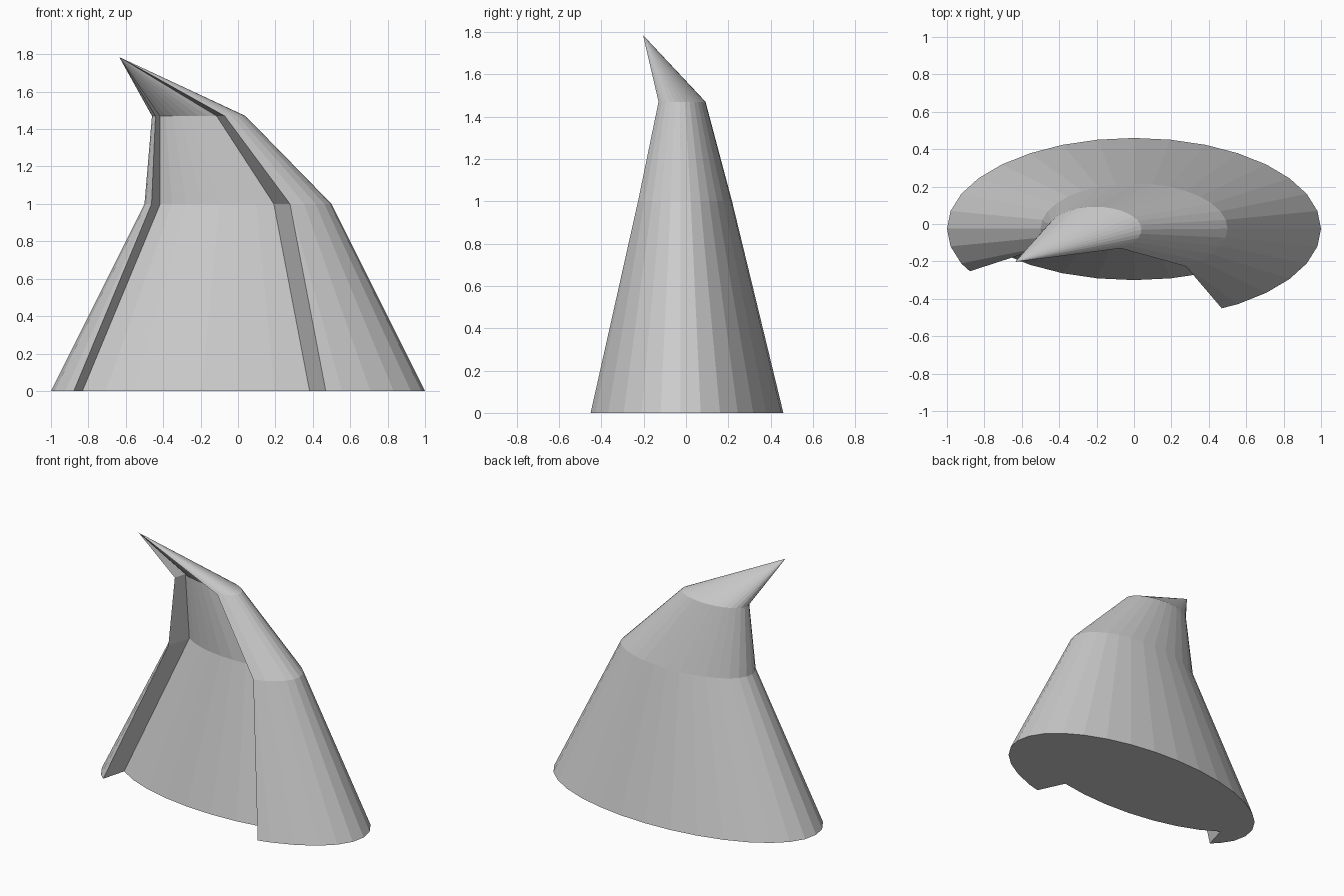
import bpy, bmesh
from math import sin, cos, pi

if "Cube" in bpy.data.objects:
    bpy.data.objects.remove(bpy.data.objects["Cube"])

# Each level: centre x, centre y, scale, height, recess depth, slide of the opening edges
levels = [
    (0.0, -0.025, 1.0, 0.0, 0.21, 0.5),
    (0.0, -0.025, 0.5, 1.0, 0.21, 0.0),
    (-0.21, -0.029, 0.25, 1.47, 0.105, 0.0),
    (-0.635, -0.203, 0.0, 1.785, 0.0, 0.0),
]
RX, RY, SEG = 1.0, 0.485, 32


def ring(cx, cy, s, z, recess, slide):
    def point(i, push=0.0):
        a = 2 * pi * i / SEG
        return (cx + s * RX * cos(a), cy + s * RY * sin(a) + push, z)

    def between(i, j, t):
        return tuple(a + (b - a) * t for a, b in zip(point(i), point(j)))

    outer = [point(i) for i in range(-5, 19)]
    inner = [point(i, recess) for i in range(19, 27)]
    return outer + [between(18, 19, slide)] + inner + [between(27, 26, slide)]


# Hooded cloak: lofted rings with a recessed front opening and closed base
bm = bmesh.new()
rings = [[bm.verts.new(p) for p in ring(*lv)] for lv in levels]
for low, high in zip(rings, rings[1:]):
    n = len(low)
    for k in range(n):
        m = (k + 1) % n
        bm.faces.new((low[k], low[m], high[m], high[k]))
bm.faces.new(rings[0][::-1])
bmesh.ops.remove_doubles(bm, verts=bm.verts, dist=0.0005)
bmesh.ops.recalc_face_normals(bm, faces=bm.faces)

mesh = bpy.data.meshes.new("hooded_cloak")
bm.to_mesh(mesh)
bm.free()
cloak = bpy.data.objects.new("hooded_cloak", mesh)
bpy.context.collection.objects.link(cloak)
